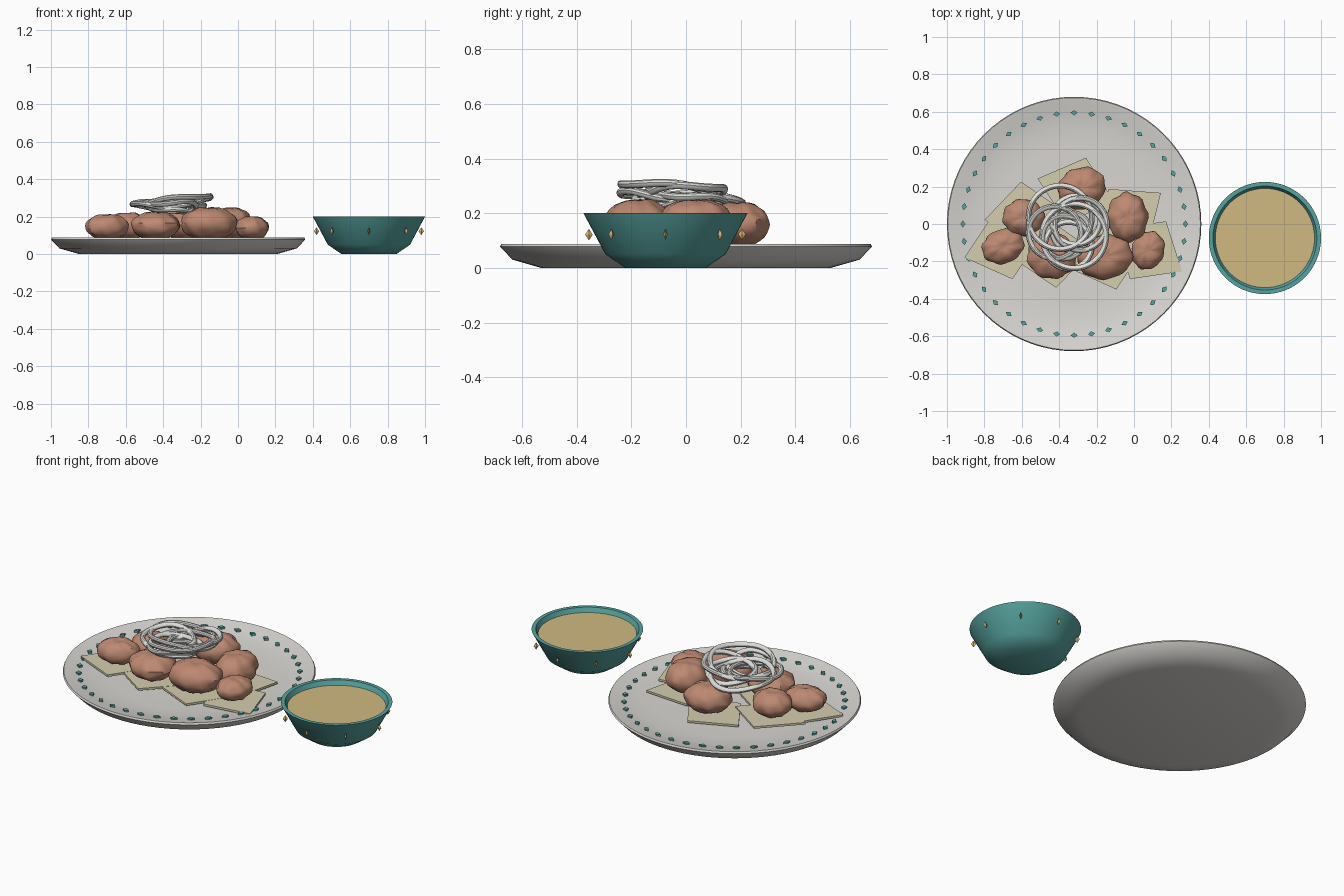
import bpy, bmesh, math, random
from mathutils import Matrix, Vector, noise

if "Cube" in bpy.data.objects:
    bpy.data.objects.remove(bpy.data.objects["Cube"])

random.seed(4)

def material(name, rgb):
    m = bpy.data.materials.new(name)
    m.diffuse_color = (*rgb, 1)
    m.use_nodes = True
    m.node_tree.nodes["Principled BSDF"].inputs["Base Color"].default_value = m.diffuse_color
    return m

CERAMIC = material("plate_white", (0.70, 0.68, 0.65))
TEAL = material("teal_glaze", (0.095, 0.37, 0.35))
SAUCE = material("golden_sauce", (0.63, 0.49, 0.22))
GOLD = material("gold", (0.72, 0.50, 0.19))
PAPER = material("pale_wrapper", (0.66, 0.61, 0.42))
DOUGH = material("brown_dumpling", (0.51, 0.25, 0.165))
ONION = material("onion_white", (0.72, 0.72, 0.70))

PLATE = Vector((-0.32, 0, 0))
BOWL = Vector((0.70, -0.075, 0))

def finish(name, bm, mat, smooth=True):
    bmesh.ops.recalc_face_normals(bm, faces=bm.faces)
    me = bpy.data.meshes.new(name)
    bm.to_mesh(me)
    bm.free()
    me.materials.append(mat)
    ob = bpy.data.objects.new(name, me)
    bpy.context.collection.objects.link(ob)
    if smooth:
        bpy.ops.object.select_all(action='DESELECT')
        ob.select_set(True)
        bpy.context.view_layer.objects.active = ob
        bpy.ops.object.shade_smooth_by_angle(angle=math.radians(35))
    return ob

def lathe(name, profile, centre, mat, steps=64):
    bm = bmesh.new()
    vs = [bm.verts.new((r, 0, z)) for r, z in profile]
    edges = [bm.edges.new(p) for p in zip(vs, vs[1:])]
    bmesh.ops.spin(bm, geom=vs + edges, cent=(0, 0, 0), axis=(0, 0, 1),
                   angle=math.tau, steps=steps)
    bmesh.ops.remove_doubles(bm, verts=bm.verts, dist=1e-5)
    bmesh.ops.translate(bm, verts=bm.verts, vec=centre)
    return finish(name, bm, mat)

def rhombus(bm, a, b, h, matrix):
    """Flat four-sided tile with half diagonals a, b and thickness h."""
    bmesh.ops.create_cone(bm, cap_ends=True, segments=4, radius1=1, radius2=1, depth=h,
                          matrix=matrix @ Matrix.Diagonal((a, b, 1, 1)))

# Plate
lathe("plate", [(0, 0), (0.53, 0), (0.635, 0.03), (0.68, 0.078), (0.675, 0.088),
                (0.662, 0.086), (0.60, 0.070), (0.52, 0.058), (0.42, 0.054), (0, 0.054)],
      PLATE, CERAMIC, 72)

# Diamond tiles around the plate rim
bm = bmesh.new()
for i in range(40):
    m = (Matrix.Translation(PLATE) @ Matrix.Rotation(math.tau * i / 40, 4, 'Z')
         @ Matrix.Translation((0.595, 0, 0.073)))
    rhombus(bm, 0.014, 0.019, 0.014, m)
finish("plate_rim_diamonds", bm, TEAL, False)

# Bowl and sauce
lathe("bowl", [(0, 0), (0.147, 0), (0.22, 0.05), (0.30, 0.2), (0.278, 0.2),
               (0.262, 0.165), (0.20, 0.06), (0.13, 0.02), (0, 0.02)], BOWL, TEAL, 64)
lathe("sauce", [(0, 0.155), (0.258, 0.155), (0.265, 0.174), (0, 0.174)], BOWL, SAUCE, 64)

# Gold studs around the bowl, long axis pointing outward
bm = bmesh.new()
for i in range(8):
    m = (Matrix.Translation(BOWL) @ Matrix.Rotation(math.tau * i / 8, 4, 'Z')
         @ Matrix.Translation((0.28, 0, 0.122)))
    for s in (1, -1):
        bmesh.ops.create_cone(bm, cap_ends=False, segments=4, radius1=1, radius2=0, depth=1,
                              matrix=m @ Matrix.Diagonal((0.014, 0.007, 0.021 * s, 1))
                              @ Matrix.Translation((0, 0, 0.5)))
bmesh.ops.remove_doubles(bm, verts=bm.verts, dist=1e-5)
finish("bowl_studs", bm, GOLD, False)

# Wrappers: x, y, rotation in degrees
wrappers = [(-0.31, 0.18, -17), (-0.03, 0.04, 36), (0.075, -0.14, -32), (-0.145, -0.175, 16),
            (-0.435, -0.16, 6), (-0.70, -0.12, 16), (-0.585, 0.045, 6)]
for i, (x, y, rot) in enumerate(wrappers):
    bm = bmesh.new()
    m = Matrix.Translation((x, y, 0.070 + 0.0012 * i)) @ Matrix.Rotation(math.radians(rot), 4, 'Z')
    rhombus(bm, 0.215, 0.182, 0.012, m)
    finish(f"wrapper_{i + 1}", bm, PAPER, False)

# Dumplings: x, y, half sizes, height, rotation in degrees
dumplings = [(-0.28, 0.19, 0.13, 0.112, 0.085, 20), (-0.035, 0.035, 0.11, 0.135, 0.09, 0),
             (0.075, -0.14, 0.088, 0.105, 0.065, -20), (-0.155, -0.175, 0.150, 0.122, 0.09, 10),
             (-0.44, -0.17, 0.132, 0.125, 0.076, -10), (-0.70, -0.12, 0.116, 0.092, 0.071, 20),
             (-0.59, 0.035, 0.113, 0.10, 0.075, 0)]
for i, (x, y, a, b, h, rot) in enumerate(dumplings):
    bm = bmesh.new()
    bmesh.ops.create_uvsphere(bm, u_segments=32, v_segments=16, radius=1)
    seed = Vector((i * 7.3, i * 3.1, 0))
    for v in bm.verts:
        ang = math.atan2(v.co.y, v.co.x)
        flat = math.hypot(v.co.x, v.co.y)
        pleat = 0.035 * flat * math.sin(8 * ang + 2 * v.co.z + i)
        lump = 0.07 * noise.noise(v.co * 2.4 + seed) - 0.01
        v.co *= 1 + pleat + lump
        if v.co.z > 0:                      # pinched top
            v.co.z -= 0.14 * max(0, 1 - flat / 0.35)
    m = (Matrix.Translation((x, y, 0.075 + h)) @ Matrix.Rotation(math.radians(rot), 4, 'Z')
         @ Matrix.Diagonal((a, b, h, 1)))
    bmesh.ops.transform(bm, matrix=m, verts=bm.verts)
    finish(f"dumpling_{i + 1}", bm, DOUGH)

# Onion rings heaped on top: x, y, z, radius, slope along x, slope along y
rings = [(-0.395, 0.035, 0.262, 0.170, -0.02, -0.10), (-0.320, -0.065, 0.285, 0.172, 0.12, -0.10),
         (-0.425, -0.045, 0.262, 0.140, -0.08, 0.06), (-0.285, 0.000, 0.275, 0.140, 0.18, 0.05),
         (-0.350, -0.115, 0.258, 0.125, 0.05, -0.15), (-0.375, -0.070, 0.245, 0.115, -0.10, 0.08),
         (-0.310, 0.020, 0.255, 0.130, 0.06, -0.08), (-0.335, -0.040, 0.235, 0.100, 0.05, 0.10)]
R, S = 40, 10
for i, (x, y, z, r, sx, sy) in enumerate(rings):
    bm = bmesh.new()
    loops = []
    for j in range(R):
        t = math.tau * j / R
        loop = []
        for k in range(S):
            p = math.tau * k / S
            rr = r + 0.0145 * math.cos(p)
            px, py = rr * math.cos(t), rr * math.sin(t)
            wave = 0.006 * math.sin(3 * t + i)
            loop.append(bm.verts.new((x + px, y + py,
                                      z + 0.0145 * math.sin(p) + sx * px + sy * py + wave)))
        loops.append(loop)
    for j in range(R):
        n = loops[(j + 1) % R]
        for k in range(S):
            bm.faces.new((loops[j][k], n[k], n[(k + 1) % S], loops[j][(k + 1) % S]))
    finish(f"onion_ring_{i + 1}", bm, ONION)
